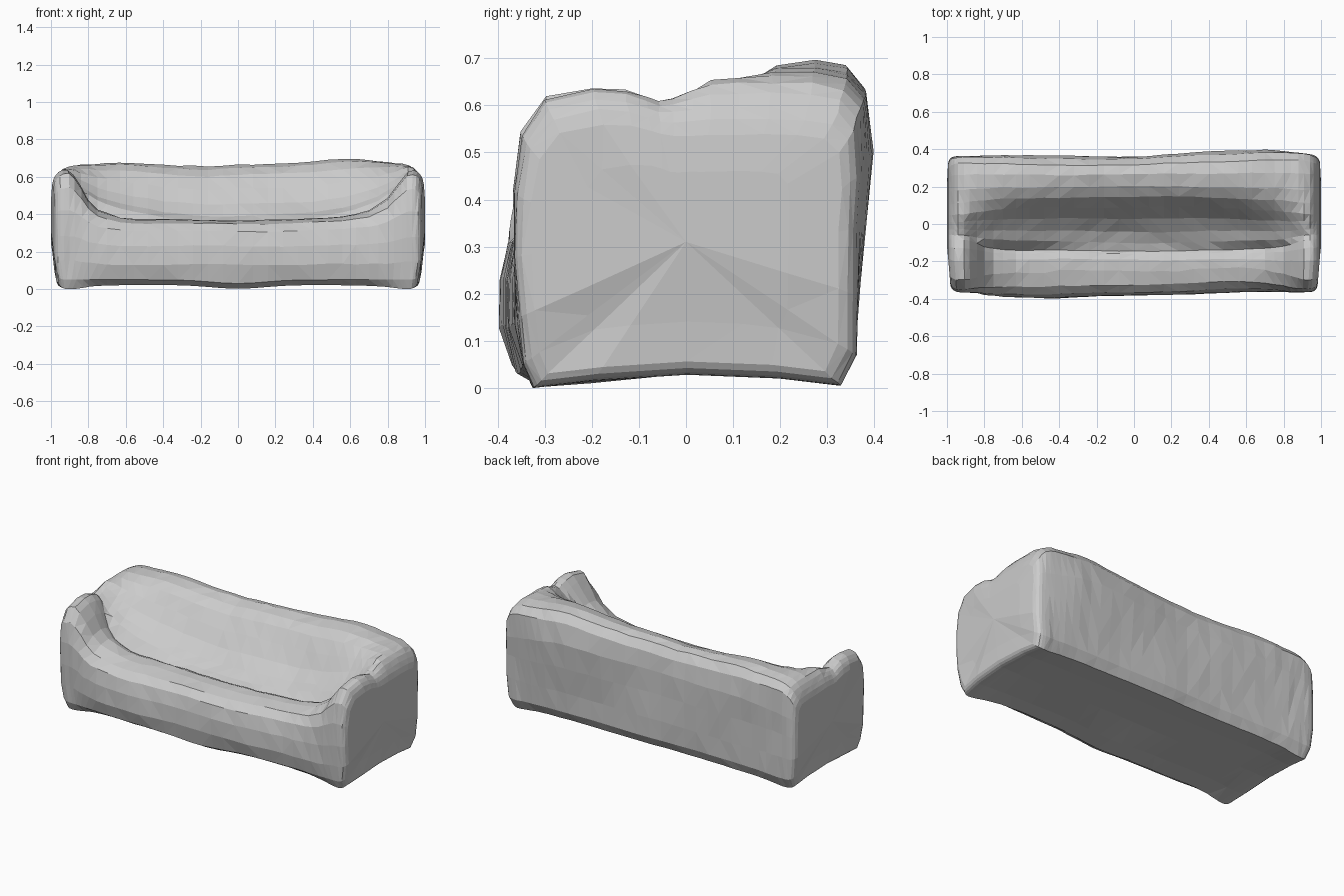
import bpy, bmesh, math, random

if "Cube" in bpy.data.objects:
    bpy.data.objects.remove(bpy.data.objects["Cube"])

random.seed(4)
# Cross-sections (y, z): through the middle of the seat, and through an arm
MID = [(0.0, .03), (-.2, .03), (-.31, .022), (-.358, .05), (-.383, .13), (-.382, .23), (-.366, .31), (-.325, .35),
       (-.25, .367), (-.19, .37), (-.158, .357), (-.143, .345), (-.1, .36), (-.04, .392), (.03, .455), (.09, .535),
       (.145, .608), (.2, .645), (.265, .662), (.318, .65), (.352, .6), (.366, .5), (.362, .36), (.359, .2),
       (.355, .08), (.325, .025), (.2, .03)]
ARM = [(0.0, .028), (-.2, .015), (-.325, .0), (-.348, .05), (-.358, .15), (-.364, .28), (-.362, .42), (-.348, .54),
       (-.3, .615), (-.2, .636), (-.13, .632), (-.085, .618), (-.06, .608), (-.03, .605), (.01, .608), (.05, .61),
       (.11, .612), (.18, .615), (.26, .613), (.32, .6), (.352, .56), (.362, .46), (.36, .34), (.36, .2),
       (.356, .07), (.325, .005), (.2, .02)]


def table(pairs, x):
    """Piecewise linear lookup."""
    for (x0, v0), (x1, v1) in zip(pairs, pairs[1:]):
        if x <= x1:
            return v0 + (v1 - v0) * max(0, x - x0) / (x1 - x0)
    return pairs[-1][1]


# How far each part has turned from seat to arm, and rounding of the ends
ARM_L = [(.4, 0), (.55, .02), (.65, .07), (.75, .22), (.8, .4), (.85, .75), (.9, 1)]
ARM_R = [(.3, 0), (.55, .06), (.7, .2), (.8, .45), (.86, .75), (.92, 1)]
FILL = [(.15, 0), (.4, .08), (.6, .24), (.75, .46), (.85, .72), (.92, 1)]
BACK = [(.88, 0), (.94, .3), (.99, 1)]
END_Y = [(.94, 1), (.97, .99), (.985, .955), (.994, .9), (1, .6)]
END_Z = [(.93, 1), (.96, .965), (.98, .9), (.993, .8), (1, .5)]
# Sag of the top, rear and front along the length
TOP = [(-1, -.01), (-.85, -.002), (-.6, .015), (-.15, -.008), (.2, .01), (.6, .034), (.85, .012), (1, 0)]
REAR = [(-1, .005), (-.5, .0), (0, -.006), (.4, .02), (.7, .036), (.9, .024), (1, .005)]
FRONT = [(-1, 0), (-.5, -.012), (0, 0), (.6, .02), (1, .01)]


def jitter():
    return random.uniform(-.0025, .0025)


def ramp(v, lo, hi):
    return max(0, min(1, (v - lo) / (hi - lo)))


def section(x):
    a = table(ARM_R if x > 0 else ARM_L, abs(x))
    fill, b = table(FILL, abs(x)), table(BACK, abs(x))
    sy, sz = table(END_Y, abs(x)), table(END_Z, abs(x))
    ring = []
    for i, ((y0, z0), (y1, z1)) in enumerate(zip(MID, ARM)):
        f = fill if 12 <= i <= 22 else a
        if 13 <= i <= 20:
            z1 += .05 * (1 - b) * min(1, (i - 12) / 3)
        y, z = y0 + (y1 - y0) * f, z0 + (z1 - z0) * f
        if y > .05:
            high = ramp(z, .15, .5)
            z += table(TOP, x) * ramp(y, .0, .2) * ramp(z, .3, .6)
            y += table(REAR, x) * ramp(y, .22, .36) * max(.1, high)
        if y < -.25:
            y += table(FRONT, x) * (1 - f)
        if z < .07 and y < -.1:
            z -= .02 * math.exp(-(x / .2) ** 2)
        # small upholstery ripples
        y += .003 * math.sin(7 * x + 11 * z) + jitter()
        z += (.003 * math.sin(9 * x + 8 * y) + jitter()) * (z > .1)
        # ends draw in at the foot and towards the front edge
        pull = .025 * ramp(-z, -.14, 0) + .012 * ramp(-y, .2, .36)
        px = x - math.copysign(pull * ramp(abs(x), .75, .97), x)
        ring.append((px, y * sy, .31 + (z - .31) * (sz if z > .31 else sy)))
    return ring


# Sofa body: one padded, faceted shell lofted from end to end
half = [.08, .16, .24, .32, .4, .48, .56, .63, .7, .75, .8, .84, .88, .91, .94, .96, .975, .986, .994, 1]
stations = [-x for x in reversed(half)] + [0] + half
bm = bmesh.new()
rings = [[bm.verts.new(p) for p in section(x)] for x in stations]
n = len(MID)
for r0, r1 in zip(rings, rings[1:]):
    for i in range(n):
        j = (i + 1) % n
        bm.faces.new((r0[i], r0[j], r1[j], r1[i]))
for ring, x in ((rings[0], -1), (rings[-1], 1)):
    c = bm.verts.new((x, 0, .31))
    for i in range(n):
        bm.faces.new((ring[i], ring[(i + 1) % n], c))
bmesh.ops.recalc_face_normals(bm, faces=bm.faces)
bmesh.ops.triangulate(bm, faces=bm.faces, quad_method='SHORT_EDGE')
mesh = bpy.data.meshes.new("sofa_body")
bm.to_mesh(mesh)
bm.free()
sofa = bpy.data.objects.new("sofa_body", mesh)
bpy.context.collection.objects.link(sofa)
